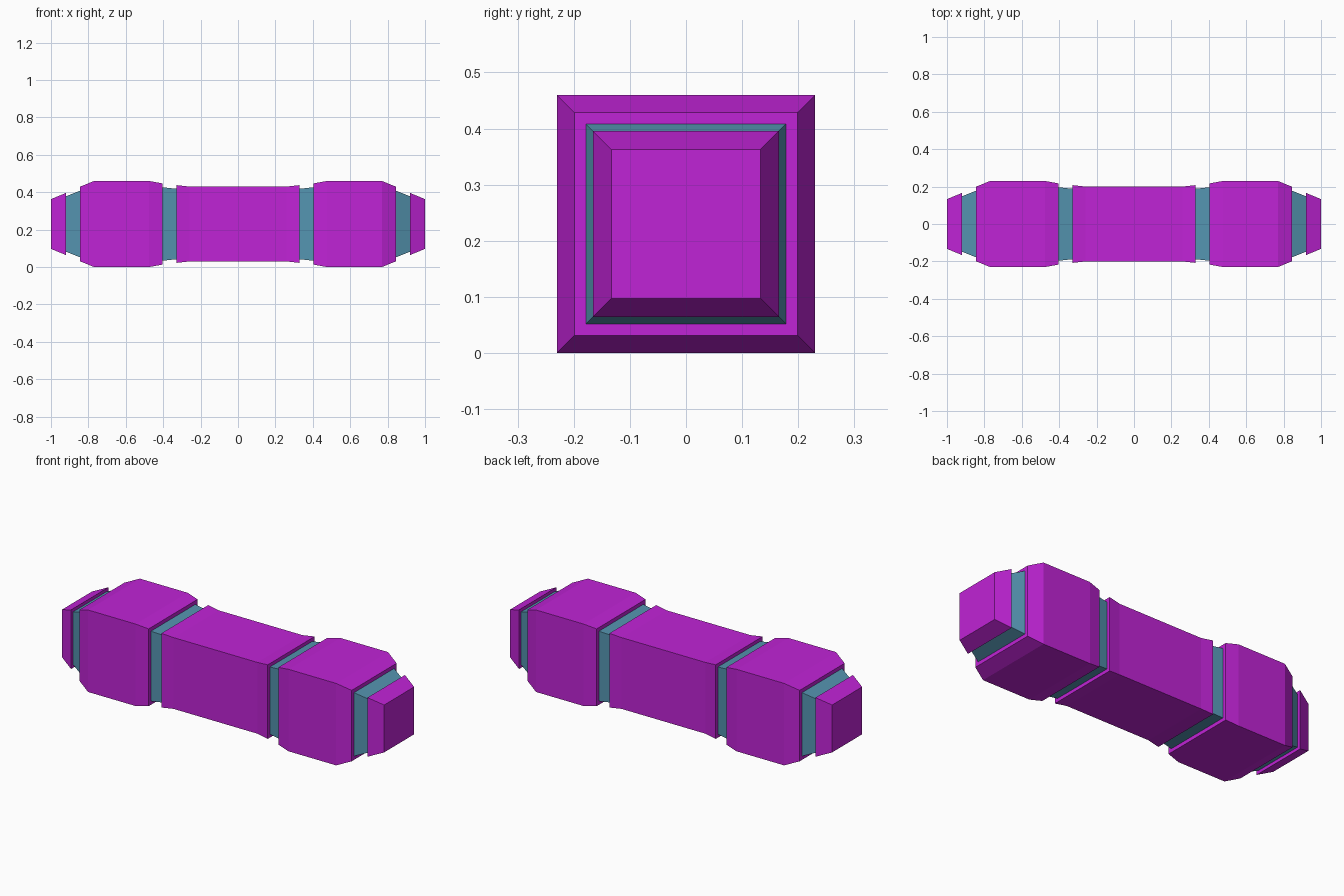
import bpy
import bmesh

if "Cube" in bpy.data.objects:
    bpy.data.objects.remove(bpy.data.objects["Cube"])

CENTRE_Z = 0.23


def material(name, rgb):
    m = bpy.data.materials.new(name)
    m.diffuse_color = (*rgb, 1)
    m.use_nodes = True
    m.node_tree.nodes["Principled BSDF"].inputs["Base Color"].default_value = m.diffuse_color
    return m


PURPLE = material("purple", (0.527, 0.017, 0.672))
TEAL = material("teal", (0.089, 0.296, 0.434))


def square_loft(name, profile, mat, caps=True):
    """Loft square sections along x; profile is a list of (x, half size)."""
    bm = bmesh.new()
    rings = [[bm.verts.new((x, h * sy, CENTRE_Z + h * sz))
              for sy, sz in ((-1, -1), (1, -1), (1, 1), (-1, 1))]
             for x, h in profile]
    for a, b in zip(rings, rings[1:]):
        for i in range(4):
            j = (i + 1) % 4
            bm.faces.new((a[i], a[j], b[j], b[i]))
    if caps:
        bm.faces.new(rings[0])
        bm.faces.new(rings[-1])
    bmesh.ops.recalc_face_normals(bm, faces=bm.faces)
    me = bpy.data.meshes.new(name)
    bm.to_mesh(me)
    bm.free()
    me.materials.append(mat)
    ob = bpy.data.objects.new(name, me)
    bpy.context.collection.objects.link(ob)


# Middle grip, slightly flared at both ends
square_loft("middle_grip", [(-0.33, 0.208), (-0.26, 0.20), (0.26, 0.20), (0.33, 0.208)], PURPLE)

# Mirrored parts on each side
for side, s in (("left", -1), ("right", 1)):
    def part(name, profile, mat, caps=True):
        square_loft(f"{side}_{name}", [(s * x, h) for x, h in profile], mat, caps)

    part("inner_joint", [(0.325, 0.188), (0.41, 0.197)], TEAL)
    part("weight", [(0.403, 0.217), (0.475, 0.23), (0.77, 0.23), (0.845, 0.199)], PURPLE)
    part("outer_joint", [(0.84, 0.180), (0.925, 0.146)], TEAL)
    part("end_cap", [(0.92, 0.166), (1.0, 0.133)], PURPLE)
